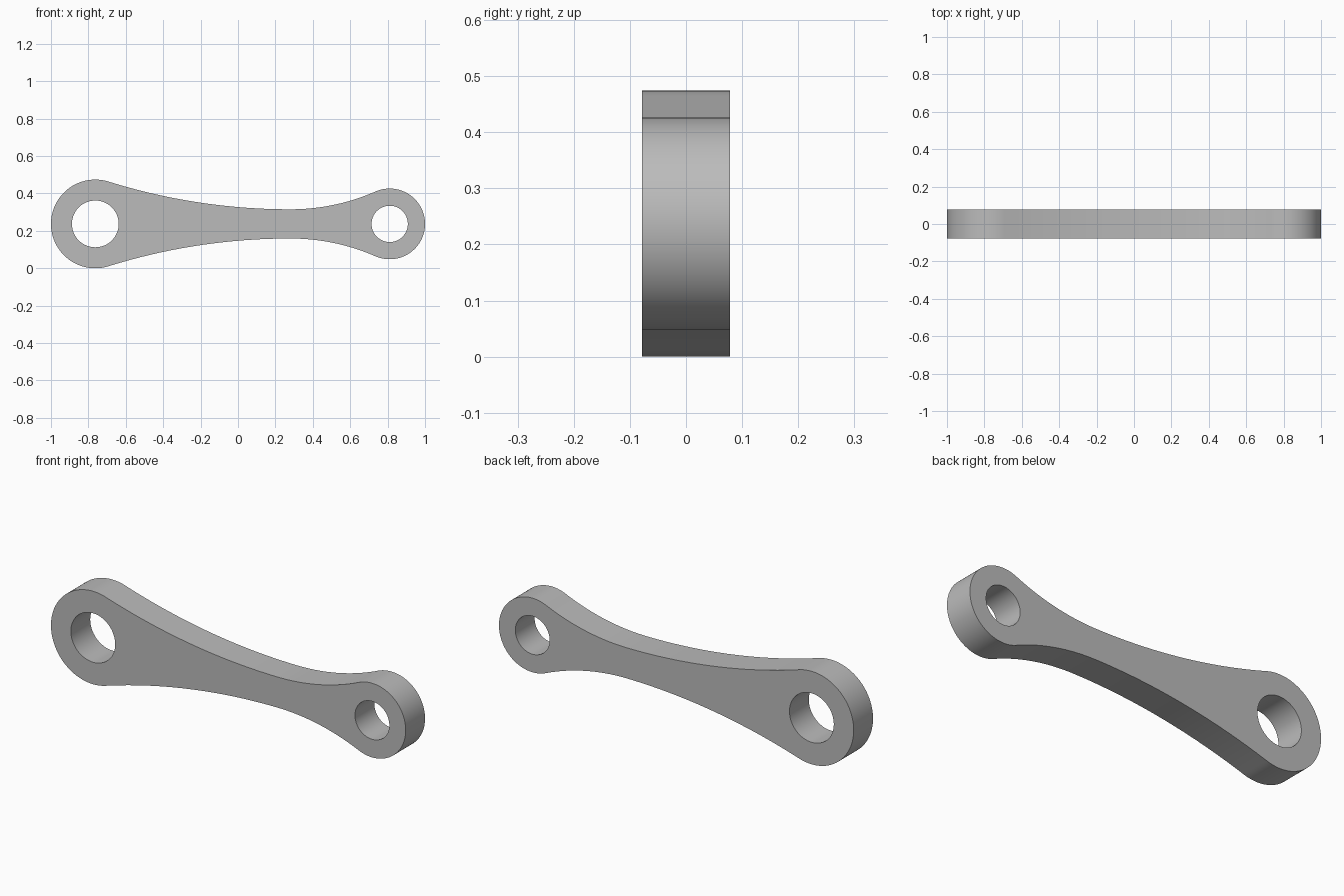
import bpy, bmesh
from math import atan2, cos, sin, pi, radians, hypot

if "Cube" in bpy.data.objects:
    bpy.data.objects.remove(bpy.data.objects["Cube"], do_unlink=True)

BIG_X, BIG_R, BIG_HOLE = -0.763, 0.237, 0.125
SMALL_X, SMALL_R, SMALL_HOLE = 0.811, 0.189, 0.097
WAIST_X, WAIST_HALF = 0.28, 0.078
HALF_DEPTH = 0.078


def arc(cx, cy, r, a0, a1, n):
    return [(cx + r * cos(a0 + (a1 - a0) * i / n),
             cy + r * sin(a0 + (a1 - a0) * i / n)) for i in range(n + 1)]


def flank(eye_x, eye_r):
    """Concave arc, level at the waist and tangent to an eye: radius, contact angle."""
    d = WAIST_X - eye_x
    r = (d * d + WAIST_HALF ** 2 - eye_r ** 2) / (2 * (eye_r - WAIST_HALF))
    return r, atan2(WAIST_HALF + r, d)


# Upper half of the outline, from the right tip to the left tip
r_small, a_small = flank(SMALL_X, SMALL_R)
r_big, a_big = flank(BIG_X, BIG_R)
upper = arc(SMALL_X, 0, SMALL_R, 0, a_small, 36)
upper += arc(WAIST_X, WAIST_HALF + r_small, r_small, a_small - pi, -pi / 2, 24)[1:]
upper += arc(WAIST_X, WAIST_HALF + r_big, r_big, -pi / 2, a_big - pi, 32)[1:]
upper += arc(BIG_X, 0, BIG_R, a_big, pi, 36)[1:]
outline = upper + [(x, -y) for x, y in reversed(upper[1:-1])]

# Filled flat curve with two bores, extruded to the bar thickness
curve = bpy.data.curves.new("link_bar", "CURVE")
curve.dimensions = "2D"
curve.fill_mode = "BOTH"
curve.extrude = HALF_DEPTH
loops = [outline,
         arc(BIG_X, 0, BIG_HOLE, 0, 2 * pi, 64)[:-1],
         arc(SMALL_X, 0, SMALL_HOLE, 0, 2 * pi, 64)[:-1]]
for loop in loops:
    spline = curve.splines.new("POLY")
    spline.points.add(len(loop) - 1)
    for point, (x, y) in zip(spline.points, loop):
        point.co = (x, y, 0, 1)
    spline.use_cyclic_u = True

bar = bpy.data.objects.new("link_bar", curve)
bpy.context.collection.objects.link(bar)
bar.rotation_euler = (pi / 2, 0, 0)
bar.location.z = BIG_R
bpy.ops.object.select_all(action="DESELECT")
bar.select_set(True)
bpy.context.view_layer.objects.active = bar
bpy.ops.object.convert(target="MESH")
bar = bpy.context.object
bar.name = "link_bar"

# Weld caps to walls
bm = bmesh.new()
bm.from_mesh(bar.data)
bmesh.ops.remove_doubles(bm, verts=bm.verts, dist=0.0001)
bmesh.ops.recalc_face_normals(bm, faces=bm.faces)
bm.to_mesh(bar.data)
bm.free()
bpy.ops.object.shade_smooth_by_angle(angle=radians(30))

# Plain grey metal
grey = bpy.data.materials.new("plain_grey")
grey.use_nodes = True
colour = (0.5, 0.5, 0.5, 1)
grey.diffuse_color = colour
grey.node_tree.nodes["Principled BSDF"].inputs["Base Color"].default_value = colour
bar.data.materials.clear()
bar.data.materials.append(grey)
